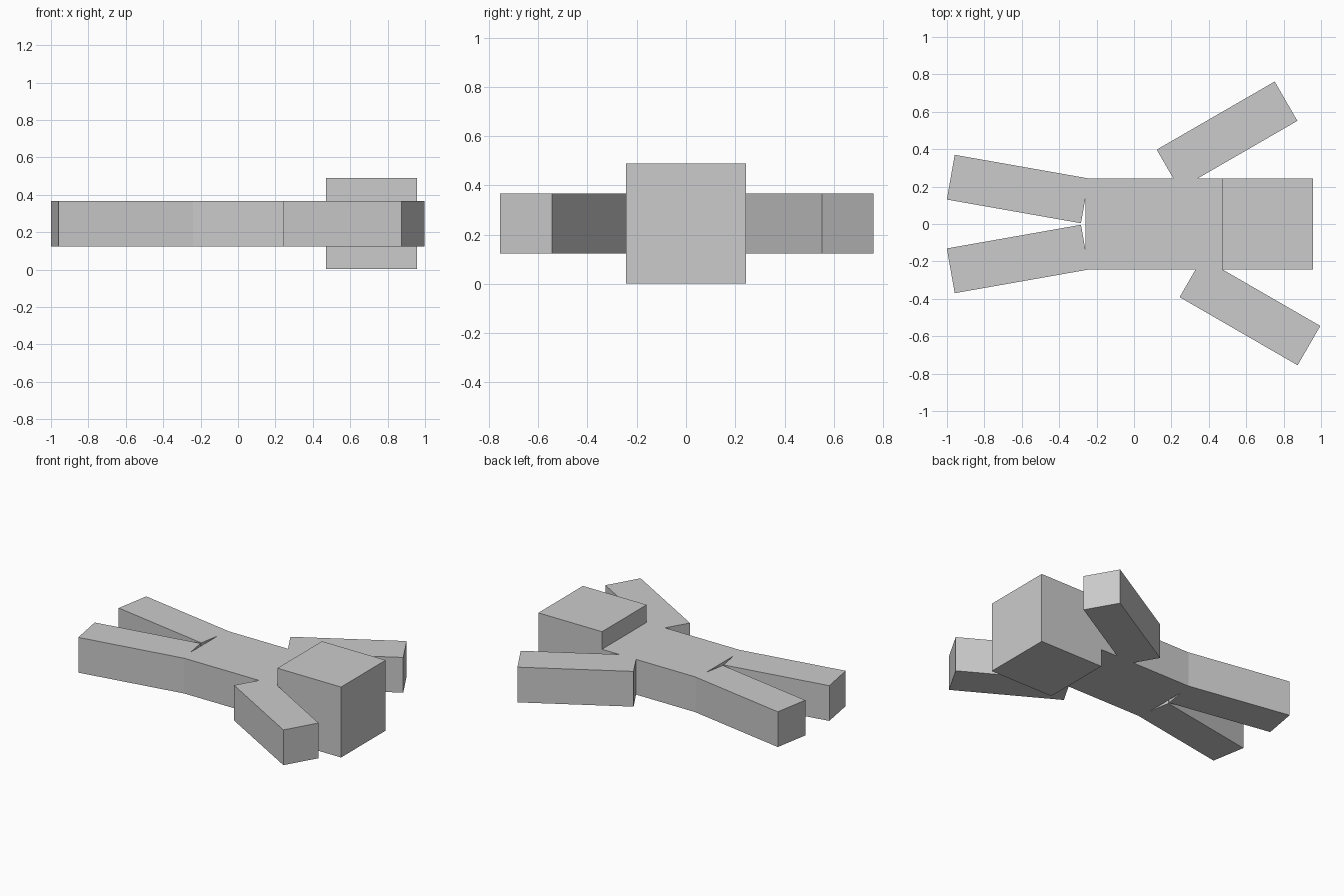
import bpy
import math

if "Cube" in bpy.data.objects:
    bpy.data.objects.remove(bpy.data.objects["Cube"])

U = 0.0607            # base unit: the figure is built on an 8 / 12 / 4 grid
MID = 0.2455          # height of the figure's centre line, lying flat

grey = bpy.data.materials.new("plain grey")
grey.diffuse_color = (0.6, 0.6, 0.6, 1)
grey.use_nodes = True
grey.node_tree.nodes["Principled BSDF"].inputs["Base Color"].default_value = grey.diffuse_color


def box(name, centre, size, angle=0):
    """Flat-sided block turned about the vertical axis."""
    bpy.ops.mesh.primitive_cube_add(size=1, location=(*centre, MID))
    ob = bpy.context.object
    ob.name = name
    ob.scale = [s * U for s in size]
    ob.rotation_euler.z = math.radians(angle)
    bpy.ops.object.transform_apply(location=False, rotation=True, scale=True)
    ob.data.materials.append(grey)
    return ob


# head and torso
box("head", (0.713, 0), (8, 8, 8))
box("torso", (0.106, 0), (12, 8, 4))

# legs, splayed 10 degrees either side
for side, label in ((1, "left"), (-1, "right")):
    box(label + "_leg", (-0.621, side * 0.187), (12, 4, 4), -10 * side)

# arms, raised 30 degrees; one sits further towards the head
box("left_arm", (0.4975, 0.4745), (12, 4, 4), 30)
box("right_arm", (0.62, -0.468), (12, 4, 4), -30)
